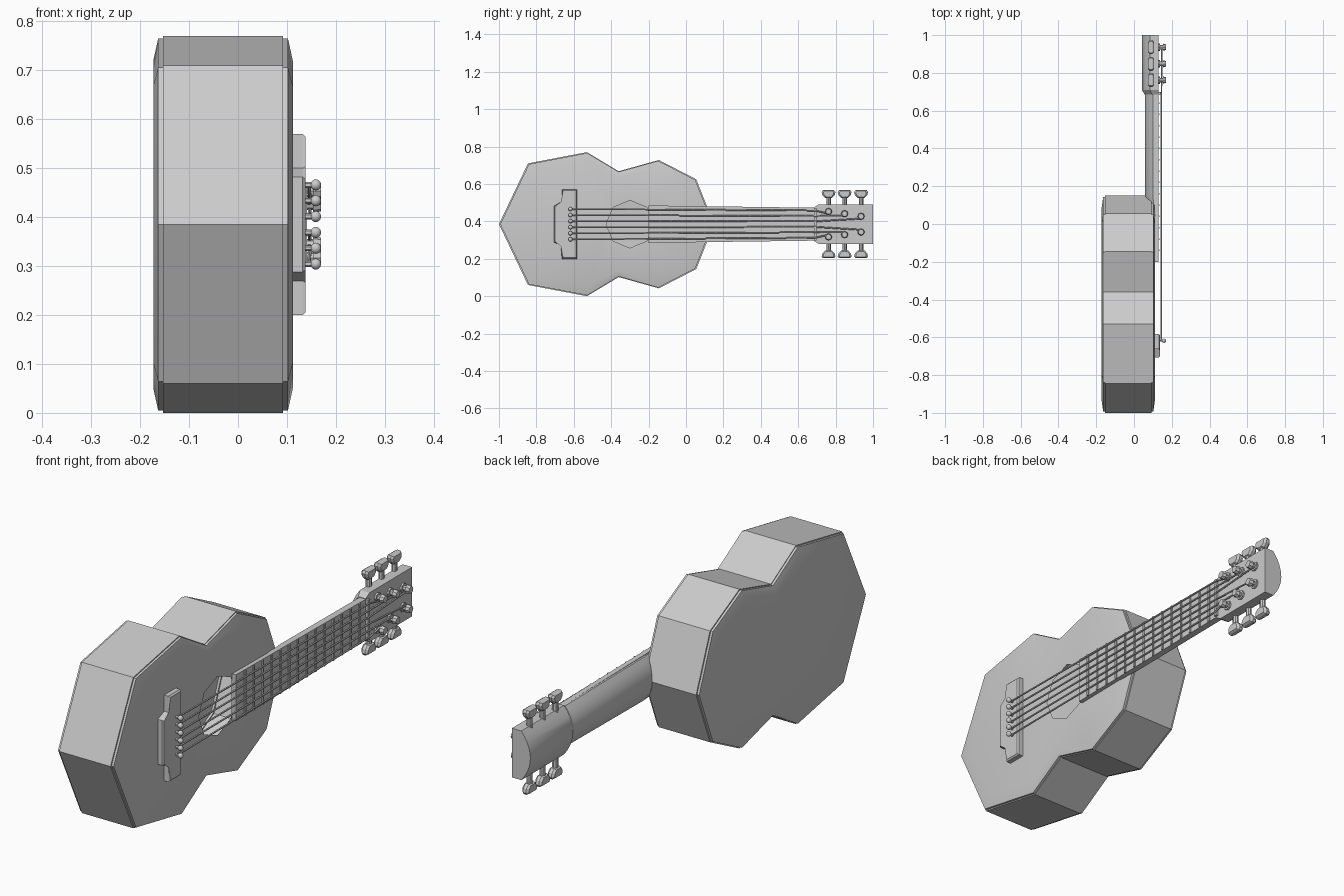
import bpy, bmesh
from math import sin, cos, pi, radians
from mathutils import Vector, Matrix

if "Cube" in bpy.data.objects:
    bpy.data.objects.remove(bpy.data.objects["Cube"])

ZC = 0.385  # height of the guitar's long axis


def finish(bm, name, smooth=None):
    bmesh.ops.recalc_face_normals(bm, faces=bm.faces[:])
    me = bpy.data.meshes.new(name)
    bm.to_mesh(me)
    bm.free()
    ob = bpy.data.objects.new(name, me)
    bpy.context.collection.objects.link(ob)
    if smooth:
        bpy.ops.object.select_all(action='DESELECT')
        ob.select_set(True)
        bpy.context.view_layer.objects.active = ob
        bpy.ops.object.shade_smooth_by_angle(angle=radians(smooth))
    return ob


def loft(bm, rings, start=True, end=True):
    loops = [[bm.verts.new(p) for p in r] for r in rings]
    n = len(loops[0])
    for a, b in zip(loops, loops[1:]):
        for i in range(n):
            j = (i + 1) % n
            bm.faces.new((a[i], a[j], b[j], b[i]))
    if start:
        bm.faces.new(loops[0])
    if end:
        bm.faces.new(loops[-1])
    return loops


def add_box(bm, x0, x1, y0, y1, z0, z1):
    loft(bm, [[(x, y0, z0), (x, y1, z0), (x, y1, z1), (x, y0, z1)] for x in (x0, x1)])


def add_cylinder(bm, a, b, r, sides=8, r2=None):
    a, b = Vector(a), Vector(b)
    rot = (b - a).to_track_quat('Z', 'Y').to_matrix().to_4x4()
    bmesh.ops.create_cone(bm, cap_ends=True, segments=sides, radius1=r,
                          radius2=r if r2 is None else r2, depth=(b - a).length,
                          matrix=Matrix.Translation((a + b) / 2) @ rot)


# Hollow body: figure-eight outline lofted through the thickness, open sound hole
half = [(-1, 0), (-.845, .325), (-.53, .385), (-.36, .283), (-.145, .343), (.055, .24), (.15, 0)]
outline = half + [(y, -z) for y, z in half[-2:0:-1]]
YC = -0.42
rings = [[(x, YC + (y - YC) * s, ZC + z * s) for y, z in outline]
         for s, x in ((.87, -.173), (.988, -.163), (.988, -.153), (1, -.153),
                      (1, .092), (.988, .092), (.988, .102), (.87, .112))]
bm = bmesh.new()
front = loft(bm, rings, end=False)[-1]
hole = [bm.verts.new((.112, -.3 + .127 * cos(i * pi / 4), ZC + .127 * sin(i * pi / 4)))
        for i in range(8)]
edges = [bm.edges.new((hole[i], hole[(i + 1) % 8])) for i in range(8)]
edges += [bm.edges.get((front[i], front[(i + 1) % 12])) for i in range(12)]
bmesh.ops.triangle_fill(bm, use_beauty=True, use_dissolve=False, edges=edges)
finish(bm, "body", 30)


# Neck and headstock: flat front, rounded back
def d_section(y, w, x_front, x_side, x_back, n=10):
    pts = [(x_front, y, ZC + w), (x_front, y, ZC - w)]
    for i in range(n + 1):
        t = -1 + 2 * i / n
        pts.append((x_side - (x_side - x_back) * (1 - t * t), y, ZC + w * t))
    return pts


bm = bmesh.new()
loft(bm, [d_section(.1, .094, .112, .105, .075), d_section(.15, .093, .112, .1, .058),
          d_section(.69, .088, .112, .1, .058)])
finish(bm, "neck", 35)
bm = bmesh.new()
loft(bm, [d_section(.685, .09, .13, .095, .056), d_section(.71, .106, .13, .085, .042),
          d_section(1, .106, .13, .085, .042)])
finish(bm, "headstock", 30)

# Fretboard, frets and nut
bm = bmesh.new()
loft(bm, [[(x, y, ZC + s * w) for x, s in ((.108, -1), (.13, -1), (.13, 1), (.108, 1))]
          for y, w in ((-.2, .1), (.69, .088))])
finish(bm, "fretboard")
bm = bmesh.new()
for i in range(14):
    y = -.14 + i * .06
    w = .099 - .012 * (y + .2) / .89
    add_box(bm, .128, .135, y - .004, y + .004, ZC - w, ZC + w)
finish(bm, "frets")
bm = bmesh.new()
add_box(bm, .125, .141, .684, .698, ZC - .086, ZC + .086)
finish(bm, "nut")

# Bridge: bar with a wider middle tab
prof = [(-.583, .185), (-.663, .185), (-.663, .115), (-.706, .097)]
prof += [(y, -z) for y, z in prof[::-1]]
bm = bmesh.new()
loops = loft(bm, [[(x, y, ZC + z) for y, z in prof] for x in (.105, .138)])
top = [bm.edges.get((loops[1][i], loops[1][(i + 1) % 8])) for i in range(8)]
bmesh.ops.bevel(bm, geom=top, offset=.006, segments=1, affect='EDGES')
finish(bm, "bridge")

# Ball-headed bridge pins
string_z = [(i - 2.5) * .0324 for i in range(6)]
bm = bmesh.new()
for z in string_z:
    add_cylinder(bm, (.13, -.618, ZC + z), (.158, -.618, ZC + z), .006, 6)
    bmesh.ops.create_uvsphere(bm, u_segments=10, v_segments=6, radius=.0115,
                              matrix=Matrix.Translation((.159, -.618, ZC + z)))
finish(bm, "bridge_pins", 40)

# Tuning posts, stems and keys, mirrored on both edges of the headstock
posts = [(.762, .068), (.848, .056), (.936, .042)]
key = [(-.03, .182), (.03, .182), (.037, .172), (.033, .156), (.018, .14),
       (-.018, .14), (-.033, .156), (-.037, .172)]
bm_post, bm_key = bmesh.new(), bmesh.new()
for s in (1, -1):
    for y, z in posts:
        z = ZC + s * z
        add_cylinder(bm_post, (.125, y, z), (.138, y, z), .02, 8)
        add_cylinder(bm_post, (.138, y, z), (.155, y, z), .012, 8)
        add_cylinder(bm_post, (.153, y, z), (.17, y, z), .019, 8, .015)
        add_cylinder(bm_key, (.09, y, ZC + s * .09), (.09, y, ZC + s * .145), .012, 8)
        loft(bm_key, [[(x, y + ky * k, ZC + s * (.161 + (kz - .161) * k)) for ky, kz in key]
                      for x, k in ((.074, .75), (.083, 1), (.097, 1), (.106, .75))])
finish(bm_post, "tuning_posts")
finish(bm_key, "tuning_keys")

# Strings: straight to the nut, then out to their posts
bm = bmesh.new()
for i, z in enumerate(string_z):
    s = 1 if z > 0 else -1
    py, pz = posts[min(i, 5 - i)]
    path = [(.145, -.618, ZC + z), (.145, .69, ZC + z * .9), (.147, py, ZC + s * (pz - .012))]
    for a, b in zip(path, path[1:]):
        add_cylinder(bm, a, b, .004, 6)
finish(bm, "strings", 40)
